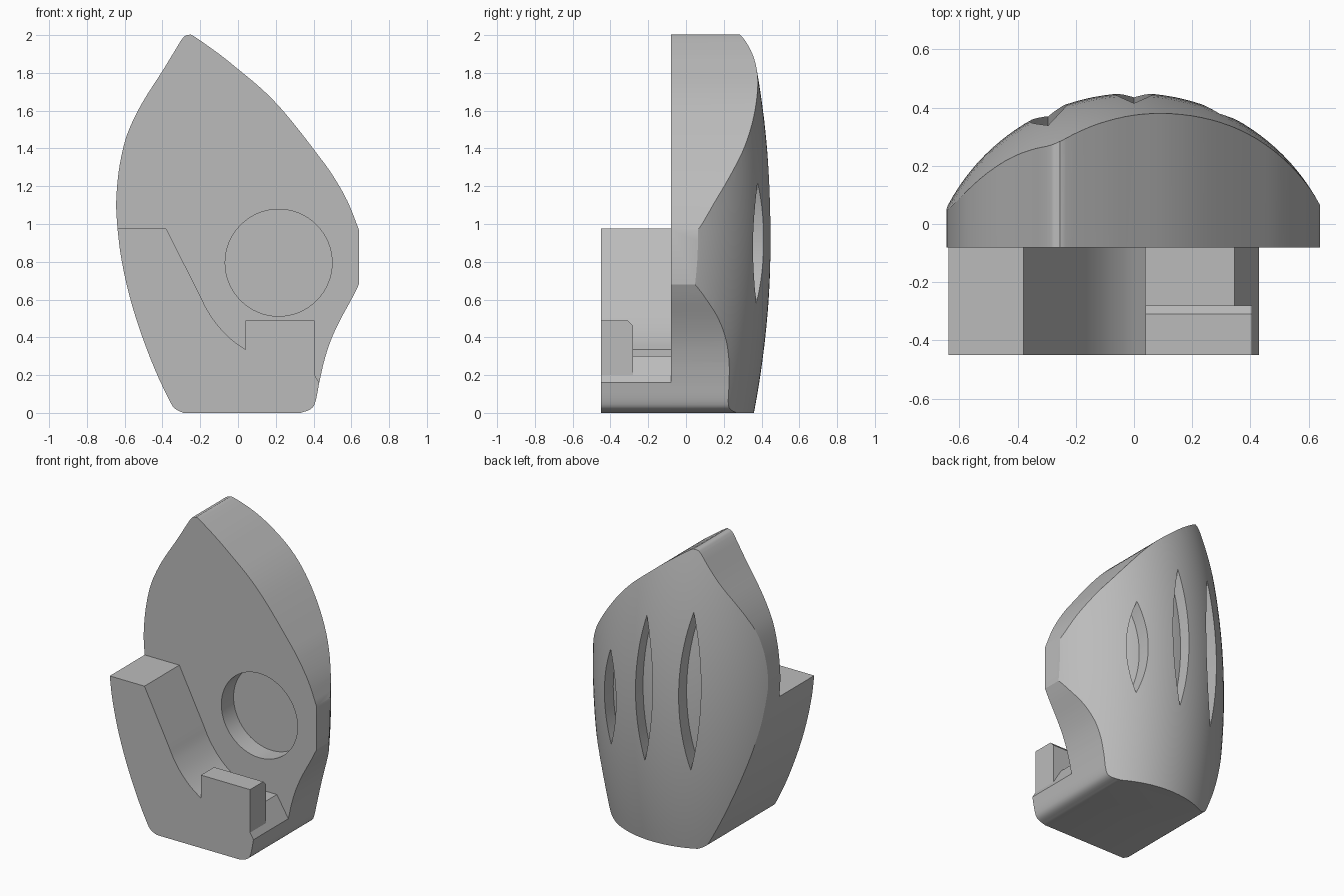
import bpy, bmesh, math
from mathutils import Vector

cube = bpy.data.objects.get("Cube")
if cube:
    bpy.data.objects.remove(cube, do_unlink=True)

grey = bpy.data.materials.new("plain grey")
grey.use_nodes = True
tone = (0.5, 0.5, 0.5, 1)
grey.diffuse_color = tone
grey.node_tree.nodes["Principled BSDF"].inputs["Base Color"].default_value = tone

FRONT, PLATE, AXIS_Y, RADIUS, MID_Z = -0.45, -0.08, -0.274, 0.724, 0.95


def finish(bm, name):
    bmesh.ops.recalc_face_normals(bm, faces=bm.faces)
    mesh = bpy.data.meshes.new(name)
    bm.to_mesh(mesh)
    bm.free()
    obj = bpy.data.objects.new(name, mesh)
    bpy.context.collection.objects.link(obj)
    mesh.materials.append(grey)
    return obj


def spline(pts, steps=4):
    """Smooth open curve through the given points."""
    p = [Vector(q) for q in pts]
    p = [2 * p[0] - p[1]] + p + [2 * p[-1] - p[-2]]
    out = []
    for a, b, c, d in zip(p, p[1:], p[2:], p[3:]):
        for i in range(steps):
            t = i / steps
            out.append(b + (c - a) * t / 2 + (2 * a - 5 * b + 4 * c - d) * t * t / 2
                       + (3 * b - a - 3 * c + d) * t ** 3 / 2)
    return out + [p[-2]]


def prism(name, outline, y0, y1):
    """Extrude an (x, z) outline from y0 to y1."""
    bm = bmesh.new()
    face = bm.faces.new([bm.verts.new((x, y0, z)) for x, z in outline])
    ext = bmesh.ops.extrude_face_region(bm, geom=[face])["geom"]
    bmesh.ops.translate(bm, vec=(0, y1 - y0, 0),
                        verts=[v for v in ext if isinstance(v, bmesh.types.BMVert)])
    return finish(bm, name)


def barrel(name, inset=0, rows=24, sides=128):
    """Upright barrel whose radius shrinks gently away from the middle."""
    bm = bmesh.new()
    rings = []
    for i in range(rows + 1):
        z = -0.1 + 2.2 * i / rows
        r = RADIUS - inset - (z - MID_Z) ** 2 / 10
        rings.append([bm.verts.new((r * math.sin(math.tau * k / sides),
                                    AXIS_Y + r * math.cos(math.tau * k / sides), z))
                      for k in range(sides)])
    for low, high in zip(rings, rings[1:]):
        for k in range(sides):
            n = (k + 1) % sides
            bm.faces.new((low[k], low[n], high[n], high[k]))
    bm.faces.new(rings[0])
    bm.faces.new(rings[-1])
    return finish(bm, name)


def cut(obj, tool, operation="DIFFERENCE"):
    mod = obj.modifiers.new("cut", "BOOLEAN")
    mod.operation, mod.object, mod.solver = operation, tool, "EXACT"
    bpy.context.view_layer.objects.active = obj
    bpy.ops.object.modifier_apply(modifier=mod.name)
    bpy.data.objects.remove(tool, do_unlink=True)


def smooth(obj):
    bpy.ops.object.select_all(action="DESELECT")
    obj.select_set(True)
    bpy.context.view_layer.objects.active = obj
    bpy.ops.object.shade_smooth_by_angle(angle=math.radians(25))


# Outline sections, running clockwise from the tip
right_top = spline([(-.3, 1.975), (-.28, 1.996), (-.26, 2), (-.235, 1.995), (-.1, 1.9),
                    (0, 1.82), (.12, 1.72), (.22, 1.62), (.32, 1.5), (.42, 1.37),
                    (.5, 1.26), (.58, 1.12), (.64, .97)])
right_low = spline([(.64, .68), (.6, .6), (.54, .49), (.49, .38), (.455, .27), (.43, .16)])
foot = spline([(.43, .16), (.41, .06), (.385, .02), (.33, 0)])
left_low = spline([(-.29, 0), (-.33, .02), (-.36, .06), (-.44, .23), (-.52, .44),
                   (-.58, .64), (-.62, .83), (-.638, .975)])
left_top = spline([(-.638, .975), (-.645, 1.09), (-.64, 1.2), (-.625, 1.32), (-.595, 1.45),
                   (-.55, 1.56), (-.49, 1.67), (-.4, 1.81), (-.3, 1.975)])

# Domed shield body
body = prism("shield_body",
             right_top + right_low[:-1] + foot + left_low[:-1] + left_top[:-1], PLATE, 0.6)
cut(body, barrel("dome_shape"), "INTERSECT")

# Round pocket in the flat front
ring = [(.215 + .283 * math.cos(math.tau * k / 64), .795 + .283 * math.sin(math.tau * k / 64))
        for k in range(64)]
cut(body, prism("pocket_cutter", ring, -0.2, 0.05))

# Three lens-shaped slots sunk into the dome
for x, low, high in ((-.295, .56, 1.61), (0, .57, 1.54), (.295, .58, 1.22)):
    n = 20
    arc = [(1 - (2 * k / n - 1) ** 2, low + (high - low) * k / n) for k in range(n + 1)]
    lens = [(x + .063 * w, z) for w, z in arc]
    lens += [(x - .063 * w, z) for w, z in arc[-2:0:-1]]
    cutter = prism("slot_cutter", lens, 0.1, 0.6)
    cut(cutter, barrel("slot_floor", inset=0.08))
    cut(body, cutter)
smooth(body)

# Front arm and base
scoop = spline([(-.2, .62), (-.16, .54), (-.1, .455), (-.03, .385), (.04, .335)])
arm = prism("front_arm",
            [(-.38, .975)] + scoop + [(.04, .3), (.345, .3)] + foot + left_low, FRONT, PLATE)
smooth(arm)

# Raised lip with a chamfered rear top edge
bm = bmesh.new()
side = [(FRONT, .2), (FRONT, .49), (-.31, .49), (-.28, .46), (-.28, .2)]
ends = [[bm.verts.new((x, y, z)) for y, z in side] for x in (.04, .405)]
for end in ends:
    bm.faces.new(end)
for i in range(len(side)):
    j = (i + 1) % len(side)
    bm.faces.new((ends[0][i], ends[0][j], ends[1][j], ends[1][i]))
finish(bm, "front_lip")
